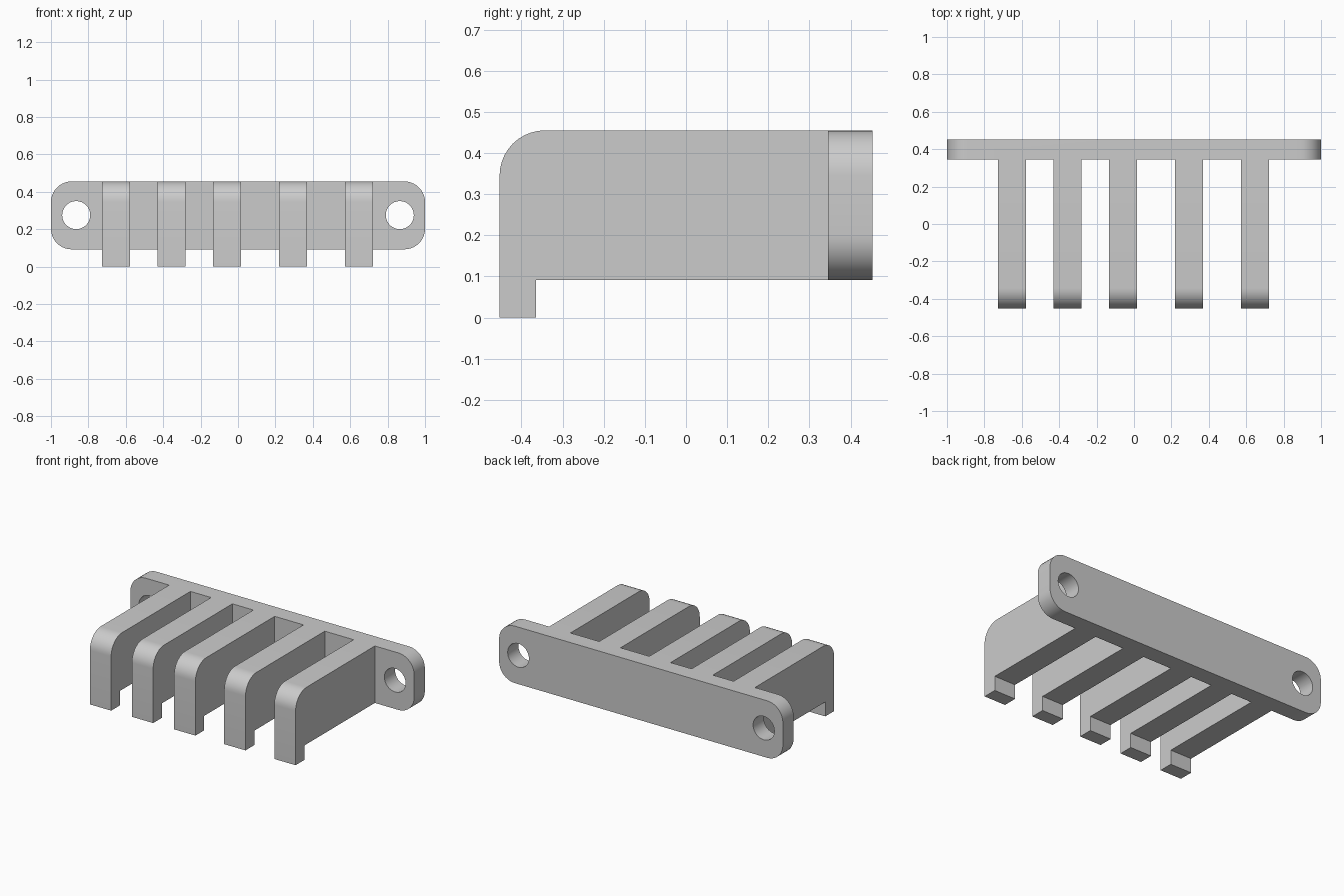
import bpy, bmesh
from math import sin, cos, pi
from mathutils import Vector

if "Cube" in bpy.data.objects:
    bpy.data.objects.remove(bpy.data.objects["Cube"])

Z0, Z1 = 0.092, 0.455        # underside and top of the plate
BACK, FACE = 0.453, 0.345    # rear and front planes of the plate
R = 0.11                     # rounding radius


def arc(cu, cv, r, a0, a1, n=10):
    return [(cu + r * cos(a0 + (a1 - a0) * i / n),
             cv + r * sin(a0 + (a1 - a0) * i / n)) for i in range(n + 1)]


def prism(name, points, offset):
    """Extrude a closed loop of 3D points along offset."""
    bm = bmesh.new()
    face = bm.faces.new([bm.verts.new(p) for p in points])
    new = bmesh.ops.extrude_face_region(bm, geom=[face])["geom"]
    bmesh.ops.translate(bm, vec=Vector(offset),
                        verts=[v for v in new if isinstance(v, bmesh.types.BMVert)])
    if face.is_valid and len(bm.faces) < len(points) + 2:
        bm.faces.new(face.verts)
    bmesh.ops.recalc_face_normals(bm, faces=bm.faces)
    mesh = bpy.data.meshes.new(name)
    bm.to_mesh(mesh)
    bm.free()
    ob = bpy.data.objects.new(name, mesh)
    bpy.context.collection.objects.link(ob)
    return ob


def boolean(target, tool, operation):
    mod = target.modifiers.new(operation.title(), 'BOOLEAN')
    mod.object, mod.operation, mod.solver = tool, operation, 'EXACT'
    bpy.context.view_layer.objects.active = target
    bpy.ops.object.modifier_apply(modifier=mod.name)
    bpy.data.objects.remove(tool)


# Rounded mounting plate
outline = (arc(1 - R, Z1 - R, R, 0, pi / 2) + arc(-1 + R, Z1 - R, R, pi / 2, pi)
           + arc(-1 + R, Z0 + R, R, pi, 1.5 * pi) + arc(1 - R, Z0 + R, R, 1.5 * pi, 2 * pi))
rack = prism("hook_rack", [(x, FACE, z) for x, z in outline], (0, BACK - FACE, 0))

# Screw holes at both ends
for x in (-0.865, 0.865):
    circle = arc(x, 0.275, 0.075, 0, 2 * pi, 32)[:-1]
    cutter = prism("hole_cutter", [(u, FACE - 0.1, v) for u, v in circle], (0, 0.3, 0))
    cutter.hide_render = True
    boolean(rack, cutter, 'DIFFERENCE')

# Five arms with a rounded top nose and a down-turned tip
profile = ([(-BACK, 0), (-0.364, 0), (-0.364, Z0), (0.4, Z0), (0.4, Z1)]
           + arc(-BACK + R, Z1 - R, R, pi / 2, pi))
for x in (-0.652, -0.356, -0.058, 0.295, 0.648):
    arm = prism("arm", [(x - 0.075, y, z) for y, z in profile], (0.15, 0, 0))
    boolean(rack, arm, 'UNION')

# Smooth curves, sharp edges
bpy.ops.object.select_all(action='DESELECT')
rack.select_set(True)
bpy.context.view_layer.objects.active = rack
bpy.ops.object.shade_smooth_by_angle()
